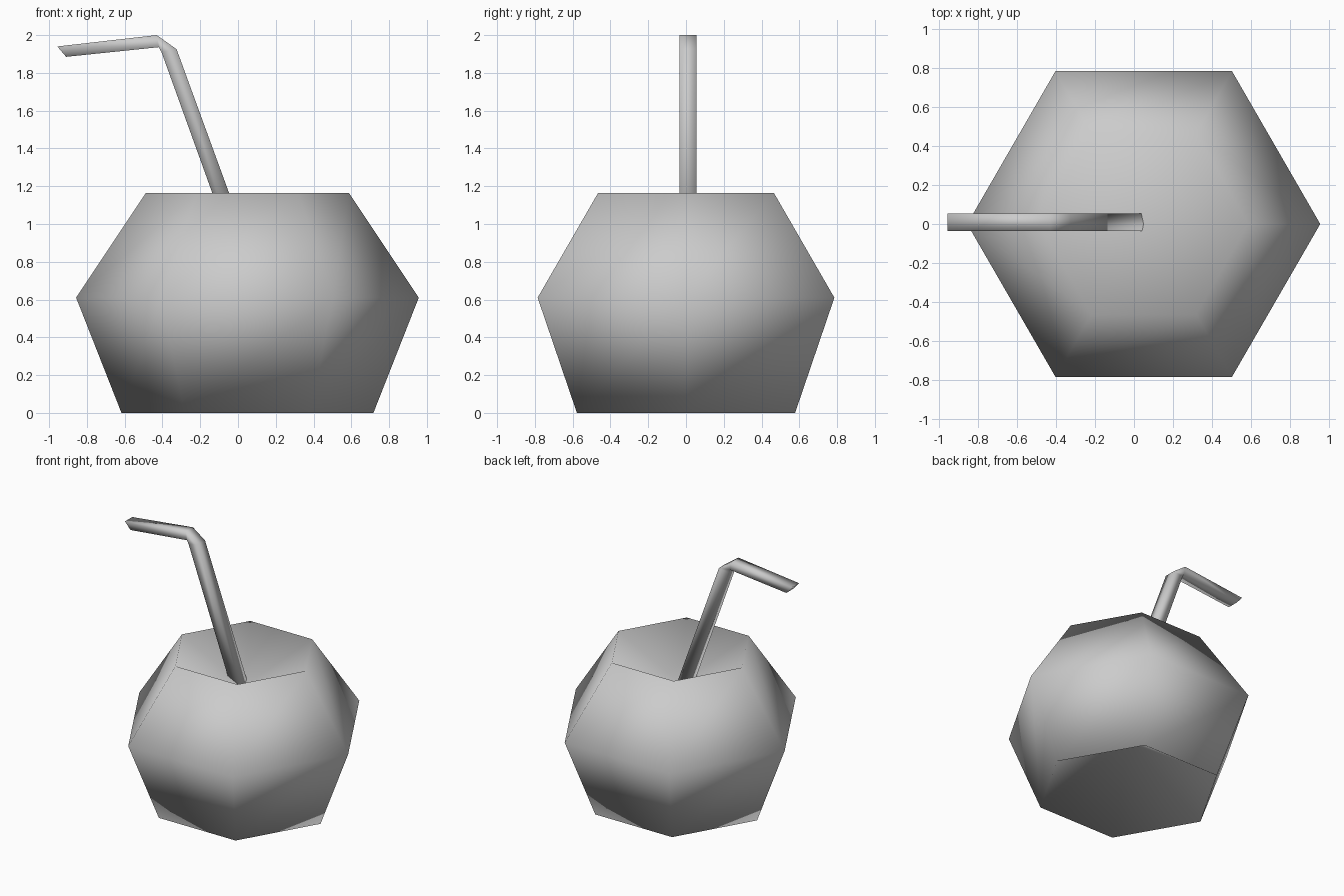
import bpy
import bmesh
from math import cos, sin, pi

cube = bpy.data.objects.get("Cube")
if cube:
    bpy.data.objects.remove(cube)

grey = bpy.data.materials.new("plain grey")
grey.use_nodes = True
colour = (0.6, 0.6, 0.6, 1)
grey.diffuse_color = colour
grey.node_tree.nodes["Principled BSDF"].inputs["Base Color"].default_value = colour


def finish(name, bm):
    bmesh.ops.recalc_face_normals(bm, faces=bm.faces)
    for face in bm.faces:
        face.smooth = True
    mesh = bpy.data.meshes.new(name)
    bm.to_mesh(mesh)
    bm.free()
    mesh.materials.append(grey)
    bpy.context.collection.objects.link(bpy.data.objects.new(name, mesh))


def loft(bm, rings):
    loops = [[bm.verts.new(p) for p in ring] for ring in rings]
    for a, b in zip(loops, loops[1:]):
        for i in range(len(a)):
            j = (i + 1) % len(a)
            bm.faces.new((a[i], a[j], b[j], b[i]))
    return loops


def fan(bm, loop, tip):
    centre = bm.verts.new(tip)
    for i, v in enumerate(loop):
        bm.faces.new((v, loop[(i + 1) % len(loop)], centre))


# Six-sided shell with hollows sunk into the top and the underside
SIDES, AXIS = 6, 0.05
bm = bmesh.new()
rings = [[(AXIS + r * cos(2 * pi * k / SIDES), r * sin(2 * pi * k / SIDES), z)
          for k in range(SIDES)]
         for r, z in ((0.667, 0), (0.907, 0.61), (0.537, 1.165))]
loops = loft(bm, rings)
fan(bm, loops[0], (AXIS, 0, 0.4))
fan(bm, loops[-1], (AXIS, 0, 0.9))
finish("shell", bm)

# Square bent straw: each section is an (outer, inner) pair of x, z points
sections = [((0.06, 0.87), (-0.03, 0.87)),
            ((-0.325, 1.925), (-0.405, 1.91)),
            ((-0.43, 2.0), (-0.42, 1.936)),
            ((-0.957, 1.94), (-0.91, 1.885))]
FRONT, BACK = -0.035, 0.055
bm = bmesh.new()
loops = loft(bm, [[(o[0], FRONT, o[1]), (o[0], BACK, o[1]),
                   (i[0], BACK, i[1]), (i[0], FRONT, i[1])] for o, i in sections])
for end in (loops[0], loops[-1]):
    bm.faces.new(end)
finish("straw", bm)
